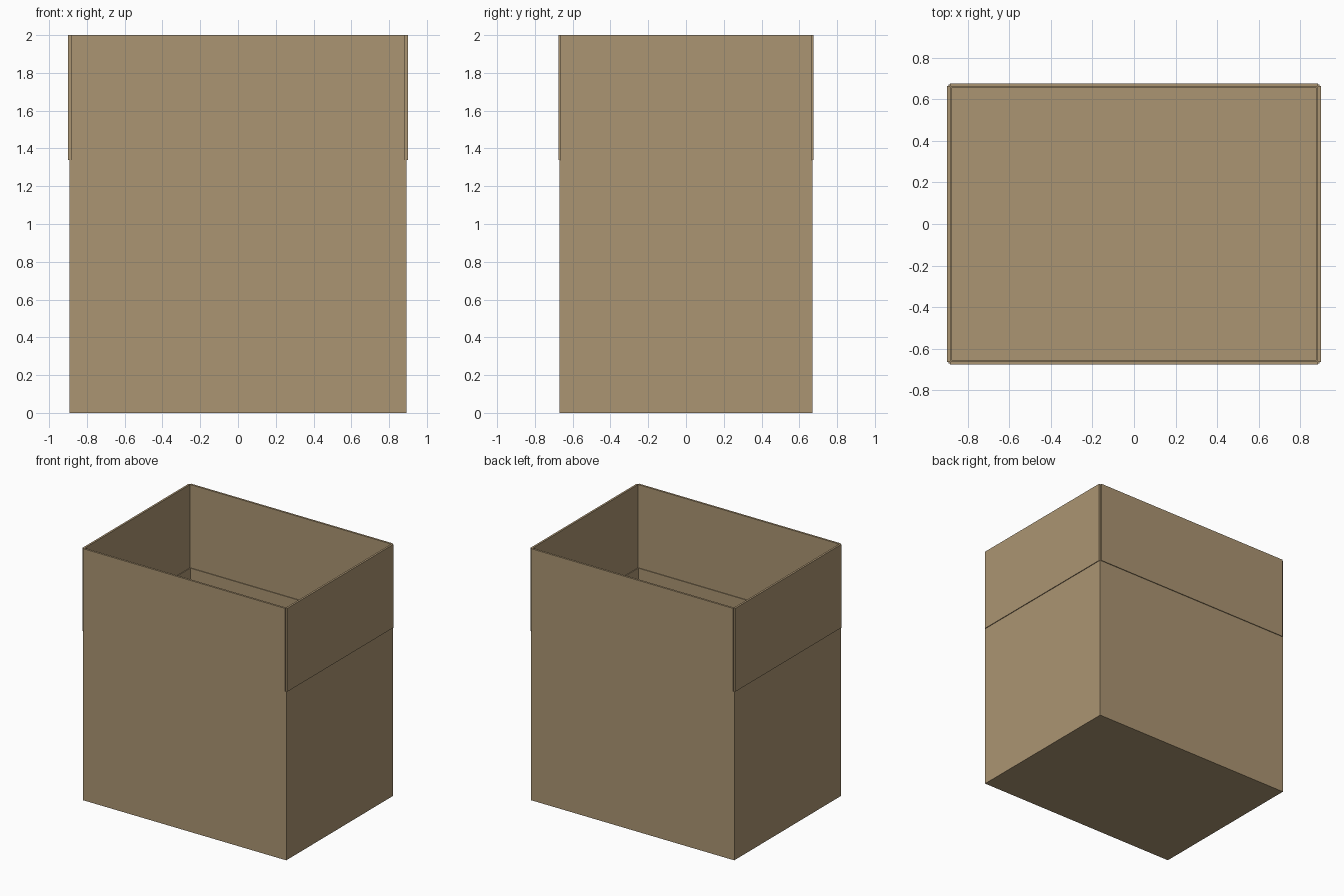
import bpy, bmesh

if "Cube" in bpy.data.objects:
    bpy.data.objects.remove(bpy.data.objects["Cube"])

card = bpy.data.materials.new("cardboard")
card.diffuse_color = (0.41, 0.30, 0.17, 1)
card.use_nodes = True
card.node_tree.nodes["Principled BSDF"].inputs["Base Color"].default_value = card.diffuse_color


def finish(name, bm):
    me = bpy.data.meshes.new(name)
    bm.to_mesh(me)
    bm.free()
    me.materials.append(card)
    ob = bpy.data.objects.new(name, me)
    bpy.context.collection.objects.link(ob)
    return ob


def box_bm(x0, x1, y0, y1, z0, z1):
    bm = bmesh.new()
    bmesh.ops.create_cube(bm, size=1)
    for v in bm.verts:
        v.co.x = x1 if v.co.x > 0 else x0
        v.co.y = y1 if v.co.y > 0 else y0
        v.co.z = z1 if v.co.z > 0 else z0
    return bm


W, D, H, T = 0.893, 0.67, 1.34, 0.016   # half width, half depth, wall height, card

# Open carton body: cube without its top, thickened inwards
bm = box_bm(-W, W, -D, D, 0, H)
top = max(bm.faces, key=lambda f: f.calc_center_median().z)
bmesh.ops.delete(bm, geom=[top], context='FACES_ONLY')
body = finish("box_body", bm)
shell = body.modifiers.new("card_thickness", 'SOLIDIFY')
shell.thickness = T
shell.offset = -1
shell.use_even_offset = True

# Four upright flaps, slightly proud of the walls, with open corner slits
out = 0.006
for s, side in ((-1, "a"), (1, "b")):
    xs = sorted((s * (W + out - T), s * (W + out)))
    ys = sorted((s * (D + out - T), s * (D + out)))
    finish("end_flap_" + side, box_bm(*xs, -D + 0.006, D - 0.006, H - 0.002, 2))
    finish("long_flap_" + side, box_bm(-W + 0.008, W - 0.008, *ys, H - 0.002, 2))
